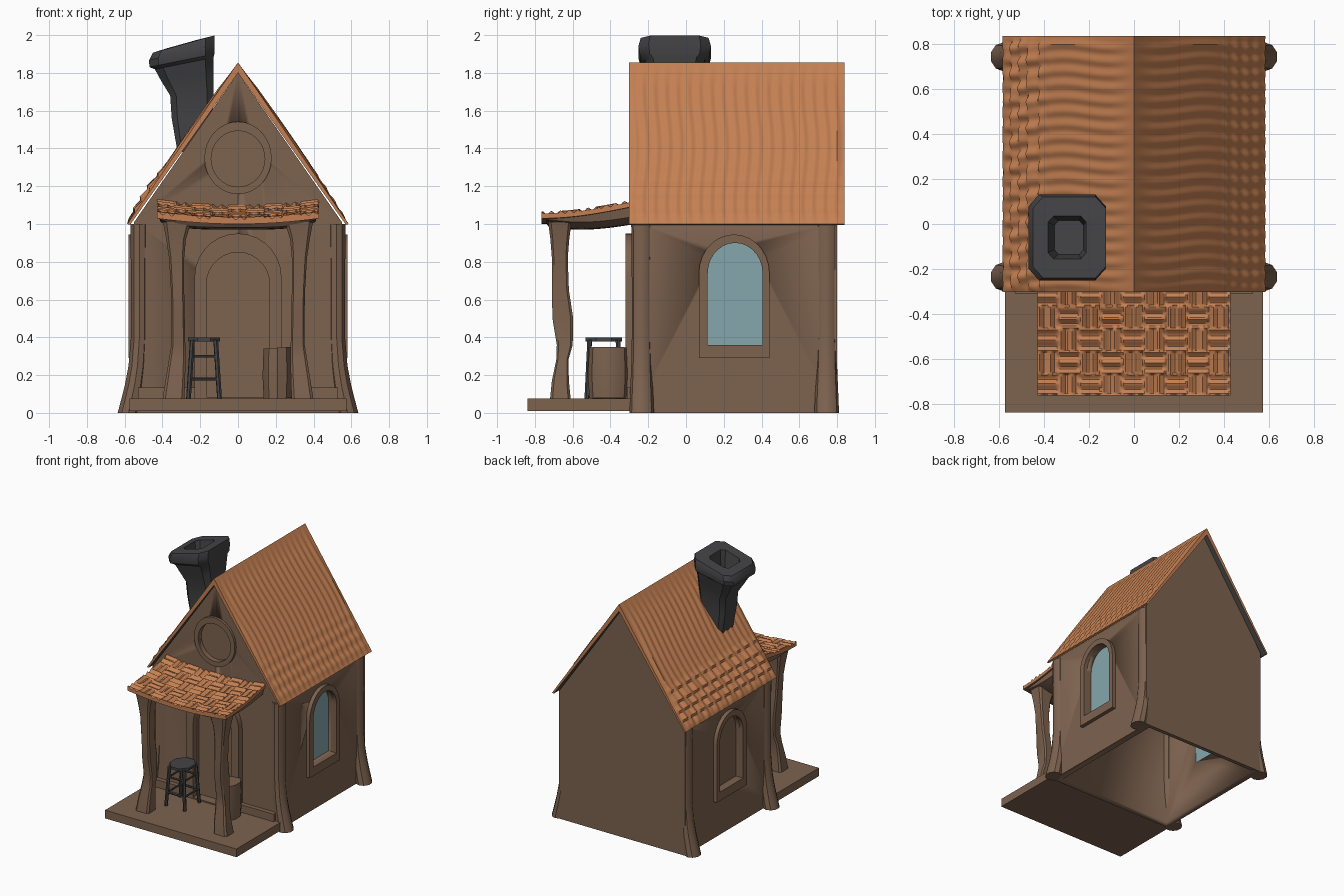
import bpy, bmesh, math, random
from mathutils import Vector

if "Cube" in bpy.data.objects:
    bpy.data.objects.remove(bpy.data.objects["Cube"])
random.seed(4)


def material(name, col):
    m = bpy.data.materials.new(name)
    m.diffuse_color = (*col, 1)
    m.use_nodes = True
    m.node_tree.nodes["Principled BSDF"].inputs["Base Color"].default_value = m.diffuse_color
    return m


BROWN = material("brown wood", (0.205, 0.123, 0.078))
ORANGE = material("orange tile", (0.55, 0.215, 0.085))
GREY = material("dark grey stone", (0.058, 0.058, 0.062))
GLASS = material("pale blue glass", (0.235, 0.39, 0.42))


def finish(name, bm, mats, smooth=True):
    bmesh.ops.recalc_face_normals(bm, faces=bm.faces)
    me = bpy.data.meshes.new(name)
    bm.to_mesh(me)
    bm.free()
    for m in mats:
        me.materials.append(m)
    ob = bpy.data.objects.new(name, me)
    bpy.context.collection.objects.link(ob)
    if smooth:
        bpy.ops.object.select_all(action='DESELECT')
        ob.select_set(True)
        bpy.context.view_layer.objects.active = ob
        bpy.ops.object.shade_smooth_by_angle(angle=math.radians(35))
    return ob


def loft(name, rings, mat, closed=False, smooth=True):
    """Skin a list of equal-length point rings; capped unless closed."""
    bm = bmesh.new()
    vs = [[bm.verts.new(p) for p in r] for r in rings]
    n = len(rings[0])
    pairs = list(zip(vs, vs[1:] + vs[:1])) if closed else list(zip(vs, vs[1:]))
    for a, b in pairs:
        for i in range(n):
            j = (i + 1) % n
            bm.faces.new((a[i], a[j], b[j], b[i]))
    if not closed:
        bm.faces.new(vs[0])
        bm.faces.new(vs[-1])
    return finish(name, bm, [mat], smooth)


def place(pts, axis, d):
    return [(d, p, q) if axis == 'x' else (p, d, q) for p, q in pts]


def prism(name, pts, axis, a, b, mat):
    return loft(name, [place(pts, axis, a), place(pts, axis, b)], mat)


def frame(name, outer, inner, axis, a, b, mat):
    return loft(name, [place(outer, axis, a), place(outer, axis, b),
                       place(inner, axis, b), place(inner, axis, a)], mat, True)


def box(name, x0, x1, y0, y1, z0, z1, mat):
    return prism(name, [(x0, z0), (x1, z0), (x1, z1), (x0, z1)], 'y', y0, y1, mat)


def arch(c, w, z0, spring, top, n=14):
    pts = [(c + w, z0)]
    for i in range(n + 1):
        t = math.pi * i / n
        pts.append((c + w * math.cos(t), spring + (top - spring) * math.sin(t)))
    return pts + [(c - w, z0)]


def oval(c, zc, rx, rz, n=32):
    return [(c + rx * math.cos(2 * math.pi * i / n),
             zc + rz * math.sin(2 * math.pi * i / n)) for i in range(n)]


def ngon(cx, cy, z, rx, ry, n=10, slope=0.0):
    return [(cx + rx * math.cos(2 * math.pi * (i + .5) / n),
             cy + ry * math.sin(2 * math.pi * (i + .5) / n),
             z + slope * rx * math.cos(2 * math.pi * (i + .5) / n)) for i in range(n)]


def chamfered(cx, cy, z, hx, hy, slope, k=0.72):
    pts = [(1, -k), (1, k), (k, 1), (-k, 1), (-1, k), (-1, -k), (-k, -1), (k, -1)]
    return [(cx + hx * a, cy + hy * b, z + slope * hx * a) for a, b in pts]


def rod(name, p, q, r, mat):
    p, q = Vector(p), Vector(q)
    d = (q - p).normalized()
    u = d.orthogonal().normalized()
    v = d.cross(u)
    ang = [math.pi * i / 3 for i in range(6)]
    return loft(name, [[c + r * (u * math.cos(t) + v * math.sin(t)) for t in ang]
                       for c in (p, q)], mat)


def slab(name, nu, nv, top, bottom, mats):
    """Closed slab from two grid surfaces; underside takes the second material."""
    bm = bmesh.new()
    g = [[[bm.verts.new(f(u / nu, v / nv)) for v in range(nv + 1)]
          for u in range(nu + 1)] for f in (top, bottom)]
    for k in (0, 1):
        for u in range(nu):
            for v in range(nv):
                h = g[k]
                f = bm.faces.new((h[u][v], h[u+1][v], h[u+1][v+1], h[u][v+1]))
                f.material_index = k
    edge = ([(u, 0) for u in range(nu)] + [(nu, v) for v in range(nv)]
            + [(u, nv) for u in range(nu, 0, -1)] + [(0, v) for v in range(nv, 0, -1)])
    for (a, b), (c, d) in zip(edge, edge[1:] + edge[:1]):
        bm.faces.new((g[0][a][b], g[0][c][d], g[1][c][d], g[1][a][b]))
    return finish(name, bm, mats)


# House walls: hollow gabled shell, open underneath, with window and door recesses
walls = prism("walls", [(-.55, 0), (.55, 0), (.55, 1.01), (0, 1.80), (-.55, 1.01)],
              'y', -.275, .80, BROWN)
win_in = arch(.26, .145, .36, .74, .90)
win_out = arch(.255, .187, .29, .74, .945)
door_in = arch(0, .168, .085, .68, .85)
door_out = arch(0, .23, .075, .72, .95)
eye_in, eye_out = oval(0, 1.345, .142, .148), oval(0, 1.35, .178, .192)
cutters = [
    prism("room_cutter", [(-.50, -.1), (.50, -.1), (.50, .99), (0, 1.71), (-.50, .99)],
          'y', -.225, .77, BROWN),
    prism("window_cutter", win_in, 'x', -.7, .7, BROWN),
    prism("door_cutter", door_in, 'y', -.4, -.245, BROWN),
    prism("round_window_cutter", eye_in, 'y', -.4, -.255, BROWN)]
for c in cutters:
    m = walls.modifiers.new(c.name, 'BOOLEAN')
    m.operation, m.solver, m.object = 'DIFFERENCE', 'EXACT', c
    c.hide_render = True
    c.hide_viewport = True

# Window panes and frames
prism("right_glass", win_in, 'x', .503, .510, GLASS)
prism("left_shutter", win_in, 'x', -.516, -.510, BROWN)
prism("left_glass", win_in, 'x', -.510, -.503, GLASS)
for s, side in ((1, "right"), (-1, "left")):
    frame(side + "_window_frame", win_out, win_in, 'x', s * .53, s * .58, BROWN)
frame("door_frame", door_out, door_in, 'y', -.32, -.26, BROWN)
frame("round_window_frame", eye_out, eye_in, 'y', -.295, -.26, BROWN)

# Flared corner posts, porch posts and plinths
for s, side in ((1, "right"), (-1, "left")):
    for y, end in ((-.235, "front"), (.745, "back")):
        prof = [(0, .580, .060), (.06, .566, .058), (.15, .547, .054), (.25, .532, .050),
                (.4, .522, .047), (.7, .522, .047), (1.0, .522, .050)]
        loft(f"{end}_{side}_corner_post",
             [ngon(s * x, y, z, r, r + .005) for z, x, r in prof], BROWN)
    prof = [(.07, .342, -.665, .058, .055), (.17, .332, -.665, .052, .045),
            (.28, .322, -.655, .044, .032), (.36, .316, -.642, .037, .042),
            (.5, .317, -.652, .035, .055), (.65, .320, -.665, .035, .045),
            (.82, .325, -.668, .040, .042), (.92, .328, -.668, .052, .050),
            (1.01, .322, -.668, .075, .062)]
    loft(side + "_porch_post", [chamfered(s * x, y, z, a, b, 0, .75)
                                for z, x, y, a, b in prof], BROWN)
    box(side + "_plinth", s * .23, s * .53, -.31, -.26, .07, .135, BROWN)
box("porch_floor", -.575, .575, -.84, -.25, .01, .075, BROWN)


# Main roof: two rippled slabs
def roof_side(s):
    def top(t, v):
        y = -.302 + 1.14 * v
        fade = min(1, 6 * t) * min(1, 12 * (1 - t) + .2) * min(1, 30 * v, 30 * (1 - v))
        low = max(0, min(1, (t - .62) * 8))
        bump = .004 * math.sin(y * 105 + math.sin(t * 9))
        if s < 0:
            row = (t * 14) % 1
            bump += low * (.016 * row + .006 * math.sin(y * 60 + 2 * int(t * 14)))
        else:
            bump += .003 * math.sin(t * 75) * low
        bump = (bump + .010 * math.sin(math.pi * t)) * fade
        return (s * (.585 * t + .82 * bump), y, 1.855 - .855 * t + .57 * bump)

    def bottom(t, v):
        return (s * .572 * t, -.302 + 1.14 * v, 1.80 - .805 * t)
    return top, bottom


for s, side in ((1, "right"), (-1, "left")):
    slab(side + "_roof", 60, 120, *roof_side(s), [ORANGE, GREY])


# Porch roof: sagging woven tiles on a timber underside
def porch_z(u, v):
    return 1.095 - .065 * math.sin(v * math.pi / 2) + .03 * (2 * u - 1) ** 2


def porch_top(u, v):
    x, y = -.43 + .86 * u, -.27 - .495 * v
    odd = (int(u * 9) + int(v * 5)) % 2
    bump = .008 * (math.sin(x * 130) if odd else math.sin(y * 130))
    return (x, y, porch_z(u, v) + bump)


slab("porch_roof", 90, 54, porch_top,
     lambda u, v: (-.43 + .86 * u, -.27 - .495 * v, porch_z(u, v) - .03), [ORANGE, BROWN])
slab("porch_ceiling", 20, 8,
     lambda u, v: (-.42 + .84 * u, -.27 - .475 * v, porch_z(u, v) - .02),
     lambda u, v: (-.41 + .82 * u, -.27 - .455 * v,
                   1.0 - .03 * math.sin(v * math.pi * .8) + .04 * (2 * u - 1) ** 4),
     [BROWN, BROWN])

# Chimney: crooked stack with flared cap and flue hole
stack = [(1.38, -.235, .085, .09, 0), (1.56, -.243, .108, .10, 0),
         (1.68, -.245, .114, .11, 0), (1.77, -.268, .138, .135, .1),
         (1.85, -.285, .155, .16, .2), (1.865, -.297, .172, .183, .2),
         (1.91, -.298, .173, .192, .25), (1.952, -.288, .163, .18, .28),
         (1.952, -.298, .085, .095, .28), (1.80, -.29, .065, .075, .1)]
loft("chimney", [chamfered(x, -.06, z, a, b, k) for z, x, a, b, k in stack], GREY)

# Barrel beside the door
loft("barrel", [ngon(.21, -.41, z, r, r * 1.3, 10, .06) for z, r in
                ((.075, .078), (.2, .084), (.345, .079))], BROWN)

# Stool on the porch
loft("stool_seat", [ngon(-.18, -.435, z, .092, .105, 8) for z in (.378, .398)], GREY)
corners = [(-1, -1), (1, -1), (1, 1), (-1, 1)]
for i, (a, b) in enumerate(corners):
    c, d = corners[(i + 1) % 4]
    rod(f"stool_leg_{i}", (-.18 + .082 * a, -.435 + .09 * b, .075),
        (-.18 + .062 * a, -.435 + .075 * b, .385), .013, GREY)
    for z, w in ((.18, .075), (.30, .068)):
        rod(f"stool_rung_{i}", (-.18 + w * a, -.435 + w * 1.13 * b, z),
            (-.18 + w * c, -.435 + w * 1.13 * d, z), .008, GREY)
